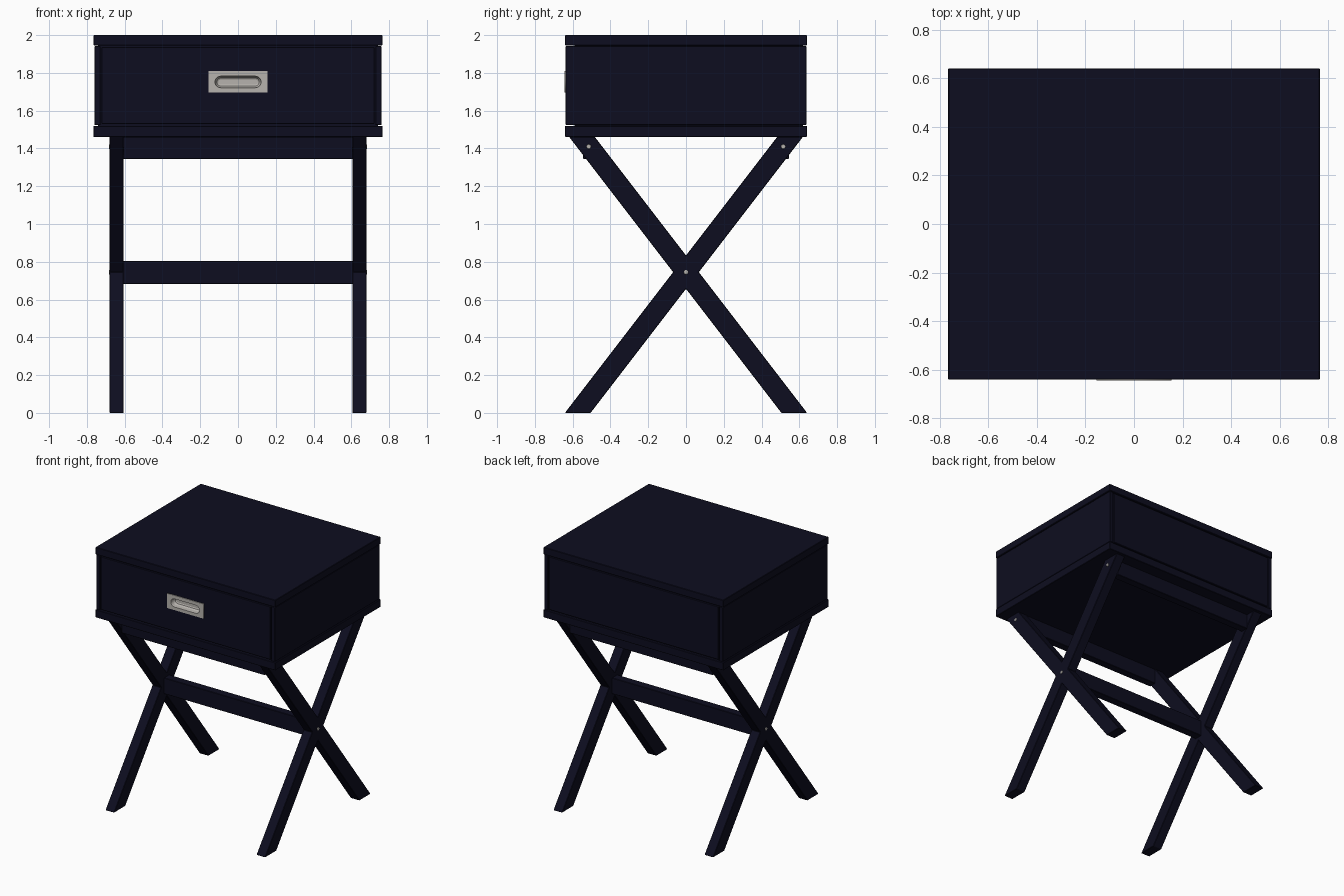
import bpy, bmesh, math
from mathutils import Vector

old = bpy.data.objects.get("Cube")
if old:
    bpy.data.objects.remove(old, do_unlink=True)


def material(name, rgb, metal=0.0):
    m = bpy.data.materials.new(name)
    m.use_nodes = True
    m.diffuse_color = (*rgb, 1)
    node = m.node_tree.nodes["Principled BSDF"]
    node.inputs["Base Color"].default_value = (*rgb, 1)
    node.inputs["Roughness"].default_value = 0.6
    return m


navy = material("navy_paint", (0.004, 0.004, 0.014))
nickel = material("brushed_nickel", (0.47, 0.45, 0.42))


def finish(name, bm, mat, bevel=0.0):
    bmesh.ops.recalc_face_normals(bm, faces=bm.faces)
    mesh = bpy.data.meshes.new(name)
    bm.to_mesh(mesh)
    bm.free()
    mesh.materials.append(mat)
    ob = bpy.data.objects.new(name, mesh)
    bpy.context.collection.objects.link(ob)
    if bevel:
        mod = ob.modifiers.new("soft_edges", 'BEVEL')
        mod.width = bevel
        mod.segments = 1
    return ob


def box(name, x, y, z, mat=navy, bevel=0.003):
    """Box from (min, max) ranges."""
    bm = bmesh.new()
    bmesh.ops.create_cube(bm, size=1)
    for v in bm.verts:
        v.co = [r[0] if c < 0 else r[1] for c, r in zip(v.co, (x, y, z))]
    return finish(name, bm, mat, bevel)


def slot(half_x, half_z, y, zc=1.752, steps=10):
    """Rounded slot outline in the front plane."""
    pts = []
    for side in (1, -1):
        for i in range(steps + 1):
            a = math.pi * (i / steps - 0.5)
            pts.append(Vector((side * (half_x - half_z + half_z * math.cos(a)),
                               y, zc + side * half_z * math.sin(a))))
    return pts


def loft(bm, loops, cap_start=False, cap_end=False):
    rings = [[bm.verts.new(p) for p in loop] for loop in loops]
    for a, b in zip(rings, rings[1:]):
        for i in range(len(a)):
            j = (i + 1) % len(a)
            bm.faces.new((a[i], a[j], b[j], b[i]))
    if cap_start:
        bm.faces.new(rings[0])
    if cap_end:
        bm.faces.new(rings[-1])


# Case: top and bottom slabs around a recessed core that shows as thin seams
W, D = 0.765, 0.64
box("top_slab", (-W, W), (-D, D), (1.945, 2.0))
box("bottom_slab", (-W, W), (-D, D), (1.46, 1.52))
for s, side in ((-1, "right"), (1, "left")):
    box(side + "_side_panel", sorted((s * 0.728, s * 0.76)), (-0.637, 0.637), (1.523, 1.942))
box("case_core", (-0.74, 0.74), (-0.59, 0.62), (1.51, 1.95), bevel=0)
box("back_panel", (-0.722, 0.722), (0.60, 0.637), (1.53, 1.938))
drawer = box("drawer_front", (-0.722, 0.722), (-0.637, -0.58), (1.53, 1.938))

# Slot cut through the drawer front for the recessed pull
bm = bmesh.new()
loft(bm, [slot(0.124, 0.033, -0.7), slot(0.124, 0.033, -0.592)], True, True)
cutter = finish("pull_cutter", bm, navy)
cutter.hide_render = True
cutter.hide_viewport = True
cut = drawer.modifiers.new("pull_recess", 'BOOLEAN')
cut.object = cutter
cut.solver = 'EXACT'

# Pull: flat plate with a slot, and a shallow cup behind it
curve = bpy.data.curves.new("pull_plate", 'CURVE')
curve.dimensions = '2D'
curve.fill_mode = 'BOTH'
curve.extrude = 0.003
plate_edge = [(-0.155, 1.697), (0.155, 1.697), (0.155, 1.81), (-0.155, 1.81)]
for outline in (plate_edge, [(p.x, p.z) for p in slot(0.122, 0.031, 0)]):
    sp = curve.splines.new('POLY')
    sp.points.add(len(outline) - 1)
    for point, (px, pz) in zip(sp.points, outline):
        point.co = (px, pz, 0, 1)
    sp.use_cyclic_u = True
curve.materials.append(nickel)
plate = bpy.data.objects.new("pull_plate", curve)
plate.rotation_euler.x = math.pi / 2
plate.location.y = -0.640
bpy.context.collection.objects.link(plate)

bm = bmesh.new()
loft(bm, [slot(0.122, 0.031, -0.642), slot(0.119, 0.028, -0.615),
          slot(0.112, 0.021, -0.602), slot(0.104, 0.013, -0.598)], cap_end=True)
cup = finish("pull_cup", bm, nickel)
# the open cup must face outward
if cup.data.polygons[-1].normal.y > 0:
    cup.data.flip_normals()

# Crossed legs: one X-shaped profile per side, cut flat at floor and case
CZ, SLOPE, HALF, TOP = 0.745, 1.30, 0.068, 1.462
rise = HALF * SLOPE


def edge_y(z, offset):
    return (z - CZ) / SLOPE + offset


upper, lower = edge_y(TOP, 0), edge_y(0, 0)
profile = [(lower - HALF, 0), (lower + HALF, 0), (0, CZ - rise),
           (-lower - HALF, 0), (-lower + HALF, 0), (HALF, CZ),
           (upper + HALF, TOP), (upper - HALF, TOP), (0, CZ + rise),
           (-upper + HALF, TOP), (-upper - HALF, TOP), (-HALF, CZ)]
for s, side in ((-1, "right"), (1, "left")):
    bm = bmesh.new()
    loft(bm, [[Vector((s * x, y, z)) for y, z in profile] for x in (0.605, 0.68)], True, True)
    finish(side + "_crossed_legs", bm, navy, 0.003)

    # Bolt heads at the joints
    for tag, y, z in (("front", -0.515, 1.41), ("back", 0.515, 1.41), ("middle", 0, CZ)):
        bm = bmesh.new()
        bmesh.ops.create_cone(bm, cap_ends=True, segments=16, radius1=0.013,
                              radius2=0.011, depth=0.006)
        bolt = finish(f"{side}_{tag}_bolt", bm, nickel)
        bolt.rotation_euler.y = s * math.pi / 2
        bolt.location = (s * 0.681, y, z)

# Rails joining the two leg pairs
box("middle_stretcher", (-0.61, 0.61), (-0.032, 0.032), (0.682, 0.805))
for s, tag in ((-1, "front"), (1, "back")):
    box(tag + "_top_rail", (-0.61, 0.61), sorted((s * 0.485, s * 0.545)), (1.345, 1.462))
